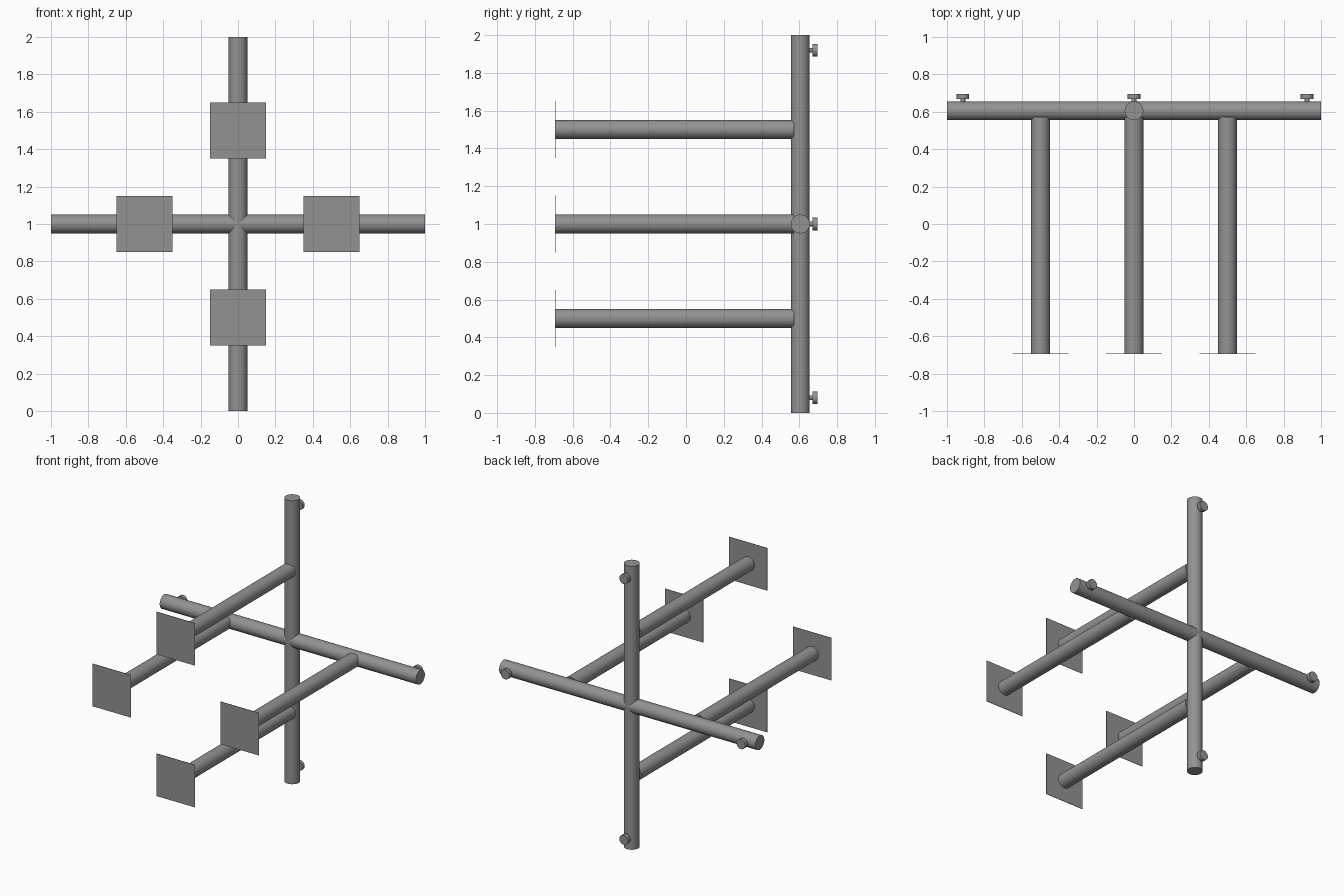
import bpy
from math import pi, radians

if "Cube" in bpy.data.objects:
    bpy.data.objects.remove(bpy.data.objects["Cube"])

POLE_Y, R = 0.605, 0.05
FRONT, BACK = -0.693, 0.695

# Dark grey for every part
grey = bpy.data.materials.new("dark_grey")
grey.diffuse_color = (0.29, 0.29, 0.29, 1)
grey.use_nodes = True
grey.node_tree.nodes["Principled BSDF"].inputs["Base Color"].default_value = grey.diffuse_color


def rod(name, centre, radius, length, axis='Z', sides=32):
    rot = {'X': (0, pi / 2, 0), 'Y': (pi / 2, 0, 0), 'Z': (0, 0, 0)}[axis]
    bpy.ops.mesh.primitive_cylinder_add(vertices=sides, radius=radius, depth=length,
                                        location=centre, rotation=rot)
    ob = bpy.context.object
    ob.name = name
    ob.data.materials.append(grey)
    bpy.ops.object.shade_smooth_by_angle(angle=radians(30))


def rod_y(name, x, z, radius, y0, y1):
    rod(name, (x, (y0 + y1) / 2, z), radius, y1 - y0, 'Y')


# Crossed rear poles
rod("vertical_pole", (0, POLE_Y, 1), R, 2, 'Z')
rod("horizontal_pole", (0, POLE_Y, 1), R, 2, 'X')

for side, dx, dz in (("left", -1, 0), ("right", 1, 0), ("upper", 0, 1), ("lower", 0, -1)):
    # Forward arm
    x, z = dx * 0.5, 1 + dz * 0.5
    rod_y(side + "_arm", x, z, R, FRONT, 0.571)

    # Thin square plate on the arm's front end
    bpy.ops.mesh.primitive_cube_add(size=1, location=(x, FRONT, z))
    plate = bpy.context.object
    plate.name = side + "_plate"
    plate.scale = (0.3, 0.003, 0.3)
    plate.data.materials.append(grey)

    # Knob on the back of the pole end: stem and head
    x, z = dx * 0.92 + abs(dx) * 0.005, 1 + dz * 0.92
    rod_y(side + "_knob_stem", x, z, 0.013, POLE_Y + 0.03, 0.675)
    rod_y(side + "_knob_head", x, z, 0.034, 0.669, BACK)
